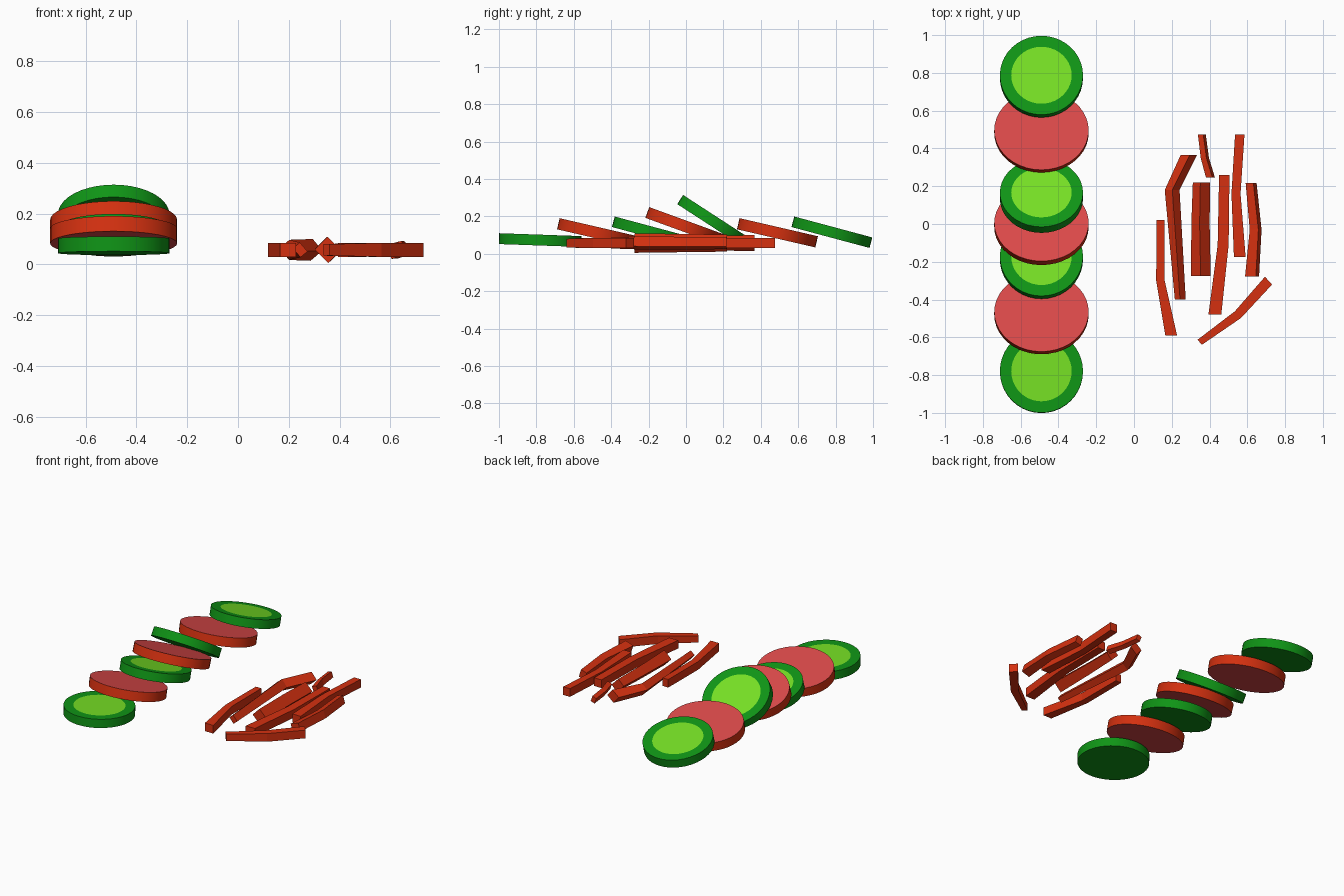
import bpy, bmesh, math
from mathutils import Vector

if "Cube" in bpy.data.objects:
    bpy.data.objects.remove(bpy.data.objects["Cube"])


def material(name, rgb):
    m = bpy.data.materials.new(name)
    m.diffuse_color = (*rgb, 1)
    m.use_nodes = True
    m.node_tree.nodes["Principled BSDF"].inputs["Base Color"].default_value = m.diffuse_color
    return m


SKIN = material("cucumber green", (0.005, 0.30, 0.008))
FLESH = material("light green", (0.18, 0.74, 0.018))
PINK = material("tomato pink", (0.72, 0.068, 0.068))
RED = material("orange red", (0.66, 0.030, 0.005))


def finish(name, bm, mats):
    bmesh.ops.recalc_face_normals(bm, faces=bm.faces[:])
    me = bpy.data.meshes.new(name)
    bm.to_mesh(me)
    bm.free()
    for m in mats:
        me.materials.append(m)
    ob = bpy.data.objects.new(name, me)
    bpy.context.collection.objects.link(ob)
    return ob


def slice_disc(name, y, z, tilt, rx, ry, thick, mats, inner=None):
    """Round slice; with inner set, the top cap gets an inset flesh circle."""
    bm = bmesh.new()
    bmesh.ops.create_cone(bm, cap_ends=True, segments=40, radius1=1, radius2=1, depth=thick)
    for f in bm.faces:
        f.smooth = abs(f.normal.z) < 0.5
    for e in bm.edges:
        if any(abs(f.normal.z) > 0.5 for f in e.link_faces):
            e.smooth = False
    bmesh.ops.scale(bm, vec=(rx, ry, 1), verts=bm.verts[:])
    if inner:
        top = [f for f in bm.faces if f.normal.z > 0.5]
        bmesh.ops.inset_region(bm, faces=top, thickness=rx - inner)
        top[0].material_index = 1
    else:
        for f in bm.faces:
            if abs(f.normal.z) > 0.5:
                f.material_index = 1
    ob = finish(name, bm, mats)
    ob.location = (-0.49, y, z)
    ob.rotation_euler.x = -math.radians(tilt)


# overlapping row of cucumber slices: y, z, tilt
for i, (y, z, t) in enumerate([(-0.78, 0.073, 2), (-0.18, 0.115, 15),
                               (0.15, 0.172, 33), (0.78, 0.115, 15)]):
    slice_disc(f"cucumber_slice_{i + 1}", y, z, t, 0.22, 0.22 if t < 5 else 0.216,
               0.058, [SKIN, FLESH], 0.16)

# tomato slices between them
for i, (y, z, t) in enumerate([(-0.473, 0.112, 13), (-0.005, 0.147, 20), (0.489, 0.112, 13)]):
    slice_disc(f"tomato_slice_{i + 1}", y, z, t, 0.25, 0.215, 0.061, [RED, PINK])


def strip(name, stations, height, roll=0, turn=0):
    """Bent strip: stations are (x, y, width); section rolled about its length."""
    bm = bmesh.new()
    u = Vector((math.cos(math.radians(turn)), math.sin(math.radians(turn)), 0))
    c, s = math.cos(math.radians(roll)), math.sin(math.radians(roll))
    rings = []
    for x, y, w in stations:
        ring = []
        for a, b in ((-1, -1), (1, -1), (1, 1), (-1, 1)):
            h, v = a * w / 2, b * min(height, w * 1.3) / 2
            p = Vector((x, y, 0.057)) + u * (h * c - v * s)
            p.z += h * s + v * c
            ring.append(bm.verts.new(p))
        rings.append(ring)
    for r0, r1 in zip(rings, rings[1:]):
        for k in range(4):
            n = (k + 1) % 4
            bm.faces.new((r0[k], r0[n], r1[n], r1[k]))
    bm.faces.new(rings[0])
    bm.faces.new(rings[-1])
    finish(name, bm, [RED])


# loose pile of carrot strips
STRIPS = [
    ([(0.14, 0.02, 0.042), (0.14, -0.30, 0.045), (0.197, -0.59, 0.062)], 0.055, 0, 0),
    ([(0.29, 0.365, 0.062), (0.202, 0.18, 0.052), (0.245, -0.40, 0.036)], 0.06, 40, 0),
    ([(0.357, 0.22, 0.056), (0.352, 0.0, 0.062), (0.354, -0.275, 0.072)], 0.075, 45, 0),
    ([(0.359, 0.475, 0.030), (0.375, 0.35, 0.032), (0.405, 0.245, 0.036)], 0.04, 20, 0),
    ([(0.478, 0.26, 0.055), (0.472, -0.11, 0.058), (0.428, -0.48, 0.068)], 0.055, 0, 0),
    ([(0.56, 0.475, 0.050), (0.54, 0.16, 0.048), (0.56, -0.175, 0.062)], 0.055, 0, 0),
    ([(0.62, 0.217, 0.043), (0.644, -0.03, 0.048), (0.625, -0.278, 0.060)], 0.055, 18, 0),
    ([(0.712, -0.30, 0.056), (0.55, -0.48, 0.048), (0.348, -0.626, 0.035)], 0.055, 0, -48),
]
for i, (st, h, roll, turn) in enumerate(STRIPS):
    strip(f"carrot_strip_{i + 1}", st, h, roll, turn)
